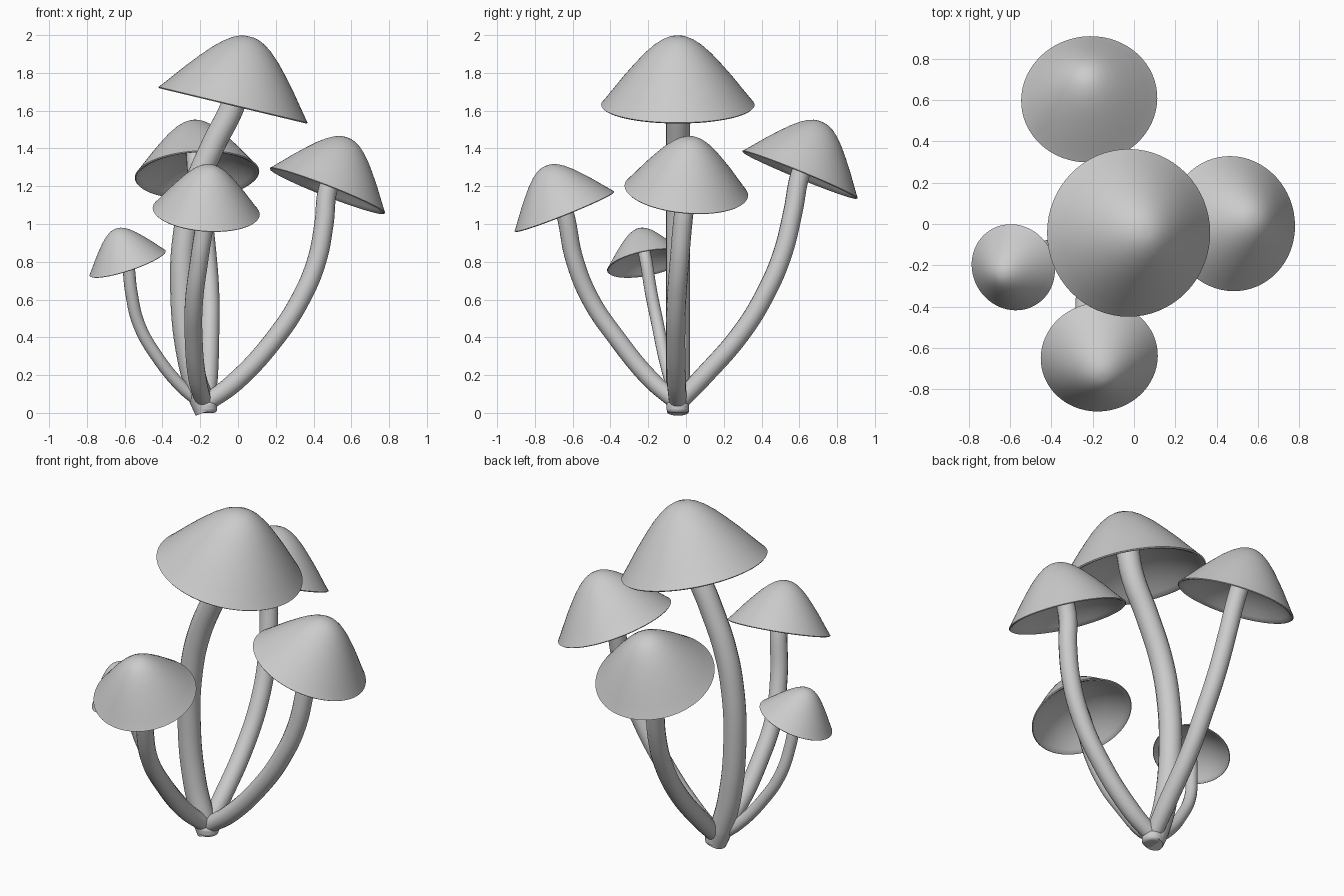
import bpy, bmesh, math
from mathutils import Vector

if "Cube" in bpy.data.objects:
    bpy.data.objects.remove(bpy.data.objects["Cube"])

# Half section of a cap (radius, height) in units of the cap radius
OUTER = [(0, .905), (.06, .903), (.13, .888), (.22, .845), (.32, .775), (.45, .655),
         (.58, .51), (.72, .345), (.86, .165), (.95, .05), (1, -.01)]
INNER = [(.985, -.025), (.95, -.015), (.9, .025), (.8, .11), (.6, .235), (.35, .34), (0, .39)]


def make_cap(name, center, tilt, radius, segments=64):
    """Lathe the hollow bell profile and lean it along the tilt direction."""
    bm = bmesh.new()
    verts = [bm.verts.new((r * radius, 0, h * radius)) for r, h in OUTER + INNER]
    edges = [bm.edges.new(pair) for pair in zip(verts, verts[1:])]
    bmesh.ops.spin(bm, geom=verts + edges, cent=(0, 0, 0), axis=(0, 0, 1),
                   angle=2 * math.pi, steps=segments, use_duplicate=False)
    bmesh.ops.remove_doubles(bm, verts=bm.verts, dist=1e-5)
    bmesh.ops.recalc_face_normals(bm, faces=bm.faces)
    mesh = bpy.data.meshes.new(name)
    bm.to_mesh(mesh)
    bm.free()
    ob = bpy.data.objects.new(name, mesh)
    bpy.context.collection.objects.link(ob)
    ob.location = center
    ob.rotation_euler = Vector((0, 0, 1)).rotation_difference(tilt).to_euler()
    finish(ob)


def make_stem(name, points, radius):
    """Round tube along a smooth path, slightly slimmer at the foot."""
    curve = bpy.data.curves.new(name, 'CURVE')
    curve.dimensions = '3D'
    curve.bevel_depth = radius
    curve.bevel_resolution = 6
    curve.resolution_u = 10
    curve.use_fill_caps = True
    spline = curve.splines.new('BEZIER')
    spline.bezier_points.add(len(points) - 1)
    for i, (bp, co) in enumerate(zip(spline.bezier_points, points)):
        bp.co = co
        bp.handle_left_type = bp.handle_right_type = 'AUTO'
        bp.radius = .9 if i == 0 else 1
    ob = bpy.data.objects.new(name, curve)
    bpy.context.collection.objects.link(ob)
    select(ob)
    bpy.ops.object.convert(target='MESH')
    finish(bpy.context.object)


def select(ob):
    bpy.ops.object.select_all(action='DESELECT')
    ob.select_set(True)
    bpy.context.view_layer.objects.active = ob


def finish(ob):
    select(ob)
    bpy.ops.object.shade_smooth_by_angle(angle=math.radians(50))


# name: cap centre, tilt, cap radius, stem radius, stem path up to the cap
MUSHROOMS = {
    "tall": ((-.025, -.043, 1.635), (.24, 0, 1), .406, .064,
             [(-.17, -.043, .005), (-.205, -.043, .1), (-.26, -.043, .3), (-.295, -.043, .65),
              (-.28, -.043, .95), (-.23, -.043, 1.18), (-.13, -.043, 1.42)]),
    "right": ((.475, .002, 1.18), (.39, .09, 1), .328, .051,
              [(-.17, -.043, .05), (-.02, -.05, .16), (.2, -.055, .4), (.33, -.05, .6),
               (.415, -.035, .8), (.455, -.018, 1.0)]),
    "back": ((-.217, .605, 1.265), (-.06, .41, 1), .33, .051,
             [(-.17, -.043, .05), (-.158, .08, .18), (-.15, .29, .42), (-.15, .42, .63),
              (-.165, .51, .84), (-.19, .565, 1.06)]),
    "front": ((-.168, -.645, 1.07), (.07, -.4, 1), .284, .048,
              [(-.18, -.043, .05), (-.215, -.19, .18), (-.235, -.37, .4), (-.232, -.505, .6),
               (-.205, -.59, .81)]),
    "small": ((-.585, -.21, .795), (-.33, -.2, 1), .212, .033,
              [(-.18, -.043, .04), (-.29, -.07, .13), (-.43, -.115, .3), (-.525, -.15, .47),
               (-.565, -.185, .64)]),
}

for name, (center, tilt, radius, stem_radius, path) in MUSHROOMS.items():
    tilt = Vector(tilt).normalized()
    top = Vector(center) + tilt * radius * .42
    make_cap(name + "_cap", center, tilt, radius)
    make_stem(name + "_stem", path + [center, top], stem_radius)

# Rounded foot where all stems meet
bpy.ops.mesh.primitive_cylinder_add(vertices=32, radius=.06, depth=.06, location=(-.17, -.043, .03))
foot = bpy.context.object
foot.name = "foot"
bevel = foot.modifiers.new("round", 'BEVEL')
bevel.width = .02
bevel.segments = 4
finish(foot)
